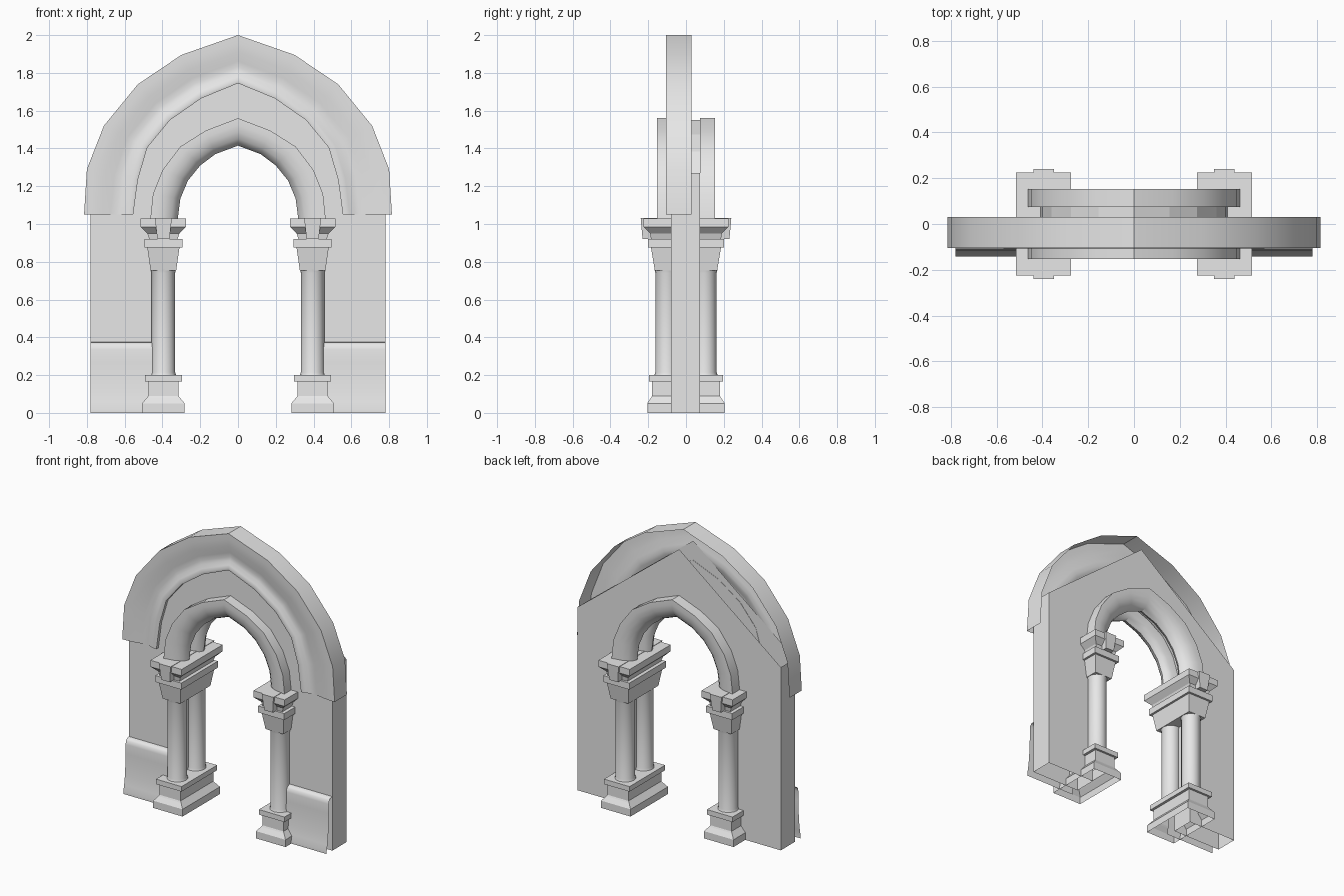
import bpy, bmesh, math

cube = bpy.data.objects.get("Cube")
if cube:
    bpy.data.objects.remove(cube, do_unlink=True)

stone = bpy.data.materials.new("grey stone")
stone.use_nodes = True
STONE = (0.8, 0.8, 0.8, 1)
stone.diffuse_color = STONE
stone.node_tree.nodes["Principled BSDF"].inputs["Base Color"].default_value = STONE


def finish(name, verts, faces, smooth=None):
    mesh = bpy.data.meshes.new(name)
    mesh.from_pydata(verts, [], faces)
    bm = bmesh.new()
    bm.from_mesh(mesh)
    bmesh.ops.recalc_face_normals(bm, faces=bm.faces)
    bm.to_mesh(mesh)
    bm.free()
    obj = bpy.data.objects.new(name, mesh)
    bpy.context.collection.objects.link(obj)
    mesh.materials.append(stone)
    if smooth:
        bpy.ops.object.select_all(action="DESELECT")
        obj.select_set(True)
        bpy.context.view_layer.objects.active = obj
        bpy.ops.object.shade_smooth_by_angle(angle=math.radians(smooth))
    return obj


def grid(name, rows, closed=False, smooth=None):
    """Skin equal rows of points; closed rows wrap round."""
    n = len(rows[0])
    faces = []
    for r in range(len(rows) - 1):
        for i in range(n if closed else n - 1):
            j = (i + 1) % n
            faces.append((r * n + i, r * n + j, (r + 1) * n + j, (r + 1) * n + i))
    return finish(name, [p for row in rows for p in row], faces, smooth)


def mirrored(half):
    """Half an arch, right springing to apex, completed to the other side."""
    return half + [(-x, z) for x, z in reversed(half[:-1])]


def moulding(name, inner, outer, profile, side=1):
    """Sweep a (fraction from inner to outer, y) profile along an arch."""
    rows = []
    for t, y in profile:
        rows.append([(a[0] + (b[0] - a[0]) * t, y * side, a[1] + (b[1] - a[1]) * t)
                     for a, b in zip(mirrored(inner), mirrored(outer))])
    return grid(name, rows, smooth=35)


def stack(name, cx, levels, cap=True):
    """Rectangular tiers from (half x, half y, z) levels."""
    rows = [[(cx - hx, -hy, z), (cx + hx, -hy, z), (cx + hx, hy, z), (cx - hx, hy, z)]
            for hx, hy, z in levels]
    obj = grid(name, rows, closed=True)
    if cap:
        bm = bmesh.new()
        bm.from_mesh(obj.data)
        bmesh.ops.holes_fill(bm, edges=[e for e in bm.edges if e.is_boundary])
        bmesh.ops.recalc_face_normals(bm, faces=bm.faces)
        bm.to_mesh(obj.data)
        bm.free()
    return obj


# Hollow gabled wall with a pointed opening, open above and below
opening = [(0.41, 0), (0.41, 1.02), (0.4, 1.14), (0.36, 1.26),
           (0.275, 1.385), (0.155, 1.475), (0, 1.55)]
gable = [(-0.78, 0), (-0.78, 1.27), (0, 1.88), (0.78, 1.27), (0.78, 0)]
outline = gable + mirrored(opening)
n = len(outline)
open_edges = {1, 2, 4, n - 1}
verts = [(x, y, z) for y in (-0.08, 0.075) for x, z in outline]
faces = [tuple(range(n)), tuple(range(2 * n - 1, n - 1, -1))]
faces += [(i, (i + 1) % n, (i + 1) % n + n, i + n) for i in range(n) if i not in open_edges]
finish("gabled_wall", verts, faces)

# Large hood moulding over the front
hood_in = [(0.555, 1.05), (0.53, 1.235), (0.48, 1.405), (0.36, 1.55), (0.195, 1.665), (0, 1.745)]
hood_out = [(0.815, 1.05), (0.8, 1.29), (0.71, 1.52), (0.53, 1.74), (0.3, 1.895), (0, 2)]
moulding("hood_moulding", hood_in, hood_out,
         [(0, -0.078), (0, -0.102), (0.06, -0.106), (0.14, -0.1), (0.24, -0.088),
          (0.34, -0.084), (0.46, -0.088), (0.65, -0.099), (0.85, -0.104), (1, -0.105), (1, 0.03)])

# Rolled arch rings, front and back
ring_in = [(0.32, 1.02), (0.305, 1.135), (0.265, 1.23), (0.2, 1.31), (0.12, 1.37), (0, 1.415)]
ring_out = [(0.465, 1.02), (0.45, 1.16), (0.4, 1.285), (0.305, 1.41), (0.17, 1.495), (0, 1.56)]
ring_profile = [(1, -0.075), (1, -0.153), (0.75, -0.153), (0.5, -0.147), (0.25, -0.132),
                (0.08, -0.108), (0, -0.08), (0.1, -0.055), (0.3, -0.04), (0.7, -0.035)]
moulding("front_arch_ring", ring_in, ring_out, ring_profile)
moulding("back_arch_ring", ring_in, ring_out, ring_profile, -1)

for side, label in ((1, "left"), (-1, "right")):
    cx = side * 0.395
    # Stepped pier base
    stack(label + "_base", cx,
          [(0.113, 0.205, 0), (0.113, 0.205, 0.05), (0.088, 0.185, 0.08), (0.08, 0.18, 0.09),
           (0.08, 0.18, 0.165), (0.098, 0.195, 0.165), (0.098, 0.195, 0.2), (0.0, 0.1, 0.2)], cap=False)
    # Tapered capital and its abacus
    stack(label + "_capital", cx,
          [(0.068, 0.165, 0.755), (0.085, 0.185, 0.875), (0.1, 0.2, 0.875), (0.1, 0.2, 0.92)])
    stack(label + "_abacus", cx,
          [(0.075, 0.185, 0.92), (0.085, 0.19, 0.95), (0.12, 0.225, 0.985), (0.12, 0.225, 1.03)])
    # Keystone-shaped bracket on each end of the abacus
    stack(label + "_bracket", cx, [(0.032, 0.23, 0.92), (0.045, 0.24, 1.033)])
    # Round shafts
    for y, end in ((-0.1, "front"), (0.1, "back")):
        ring = [(math.cos(a * math.tau / 16), math.sin(a * math.tau / 16)) for a in range(16)]
        rows = [[(cx + r * c, y + r * s, z) for c, s in ring]
                for r, z in ((0.067, 0.2), (0.062, 0.215), (0.062, 0.74), (0.067, 0.76))]
        grid(label + "_" + end + "_shaft", rows, closed=True, smooth=40)
    # Curved skirting panel on the front
    panel = [(-0.08, 0.375), (-0.1, 0.372), (-0.113, 0.36), (-0.118, 0.335), (-0.118, 0.27),
             (-0.12, 0.2), (-0.126, 0.12), (-0.134, 0.06), (-0.142, 0.02), (-0.142, 0)]
    grid(label + "_skirting", [[(side * x, y, z) for x in (0.4, 0.78)] for y, z in panel], smooth=50)
